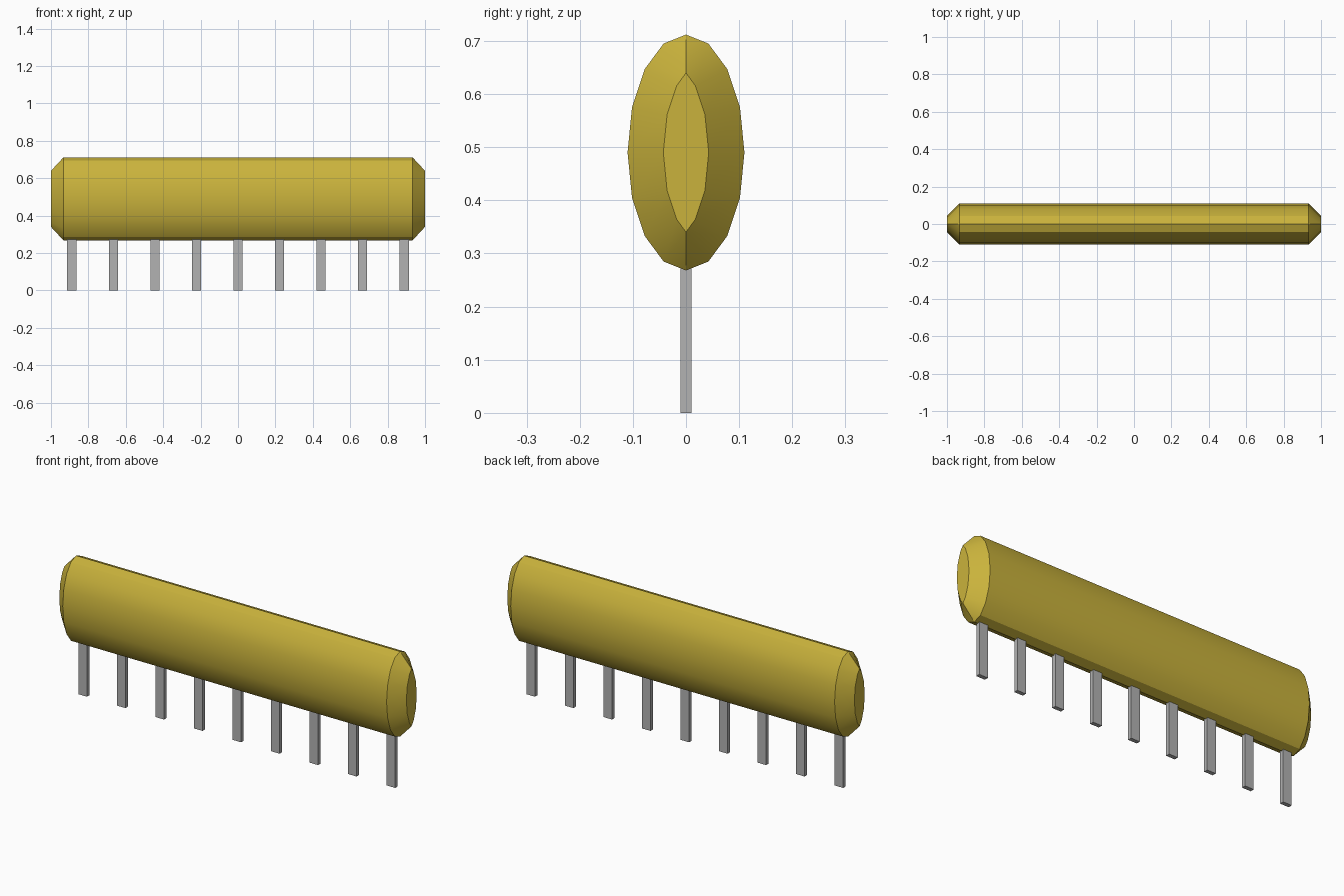
import bpy, bmesh
from math import sin, cos, pi, radians

cube = bpy.data.objects.get("Cube")
if cube:
    bpy.data.objects.remove(cube)


def material(name, rgb):
    m = bpy.data.materials.new(name)
    m.use_nodes = True
    m.diffuse_color = (*rgb, 1)
    m.node_tree.nodes["Principled BSDF"].inputs["Base Color"].default_value = (*rgb, 1)
    return m


def make_object(name, bm, mat):
    bmesh.ops.recalc_face_normals(bm, faces=bm.faces)
    mesh = bpy.data.meshes.new(name)
    bm.to_mesh(mesh)
    bm.free()
    mesh.materials.append(mat)
    obj = bpy.data.objects.new(name, mesh)
    bpy.context.collection.objects.link(obj)
    return obj


mustard = material("mustard_yellow", (0.59, 0.45, 0.045))
grey = material("pin_grey", (0.45, 0.45, 0.45))

SIDES, CHAMFER, MID_Z = 16, 0.067, 0.49
HALF_Y, HALF_Z = 0.11, 0.222

# Oval cross-section, and the same outline inset by the chamfer width
outer = [(HALF_Y * sin(2 * pi * i / SIDES), HALF_Z * cos(2 * pi * i / SIDES))
         for i in range(SIDES)]


def edge_line(i):
    """Unit outward normal and inset distance of outline edge i."""
    (y0, z0), (y1, z1) = outer[i], outer[(i + 1) % SIDES]
    ny, nz = z0 - z1, y1 - y0
    length = (ny * ny + nz * nz) ** 0.5
    ny, nz = ny / length, nz / length
    return ny, nz, ny * y0 + nz * z0 - CHAMFER


inner = []
for i in range(SIDES):
    a, b, c = edge_line(i - 1)
    d, e, f = edge_line(i)
    det = a * e - b * d
    y, z = (c * e - b * f) / det, (a * f - c * d) / det
    # Points beside the top and bottom tips collapse into the tips
    inner.append((0 if abs(y) < 0.006 else y, z))

# Body: four rings bridged along x, closed by flat end caps
bm = bmesh.new()
rings = [[bm.verts.new((x, y, z + MID_Z)) for y, z in outline]
         for x, outline in ((-1, inner), (-1 + CHAMFER, outer),
                            (1 - CHAMFER, outer), (1, inner))]
for r, s in zip(rings, rings[1:]):
    for i in range(SIDES):
        j = (i + 1) % SIDES
        bm.faces.new((r[i], r[j], s[j], s[i]))
bm.faces.new(rings[0])
bm.faces.new(rings[-1])
bmesh.ops.remove_doubles(bm, verts=bm.verts, dist=0.004)
body = make_object("body", bm, mustard)
bpy.ops.object.select_all(action="DESELECT")
body.select_set(True)
bpy.context.view_layer.objects.active = body
bpy.ops.object.shade_smooth_by_angle(angle=radians(30))

# Row of nine flat pins under the body
PINS, PITCH, PIN_TOP = 9, 0.222, 0.3
for n in range(PINS):
    bm = bmesh.new()
    bmesh.ops.create_cube(bm, size=1)
    bmesh.ops.scale(bm, vec=(0.05, 0.021, PIN_TOP), verts=bm.verts)
    bmesh.ops.translate(bm, vec=((n - PINS // 2) * PITCH, 0, PIN_TOP / 2), verts=bm.verts)
    make_object(f"pin_{n + 1}", bm, grey)
